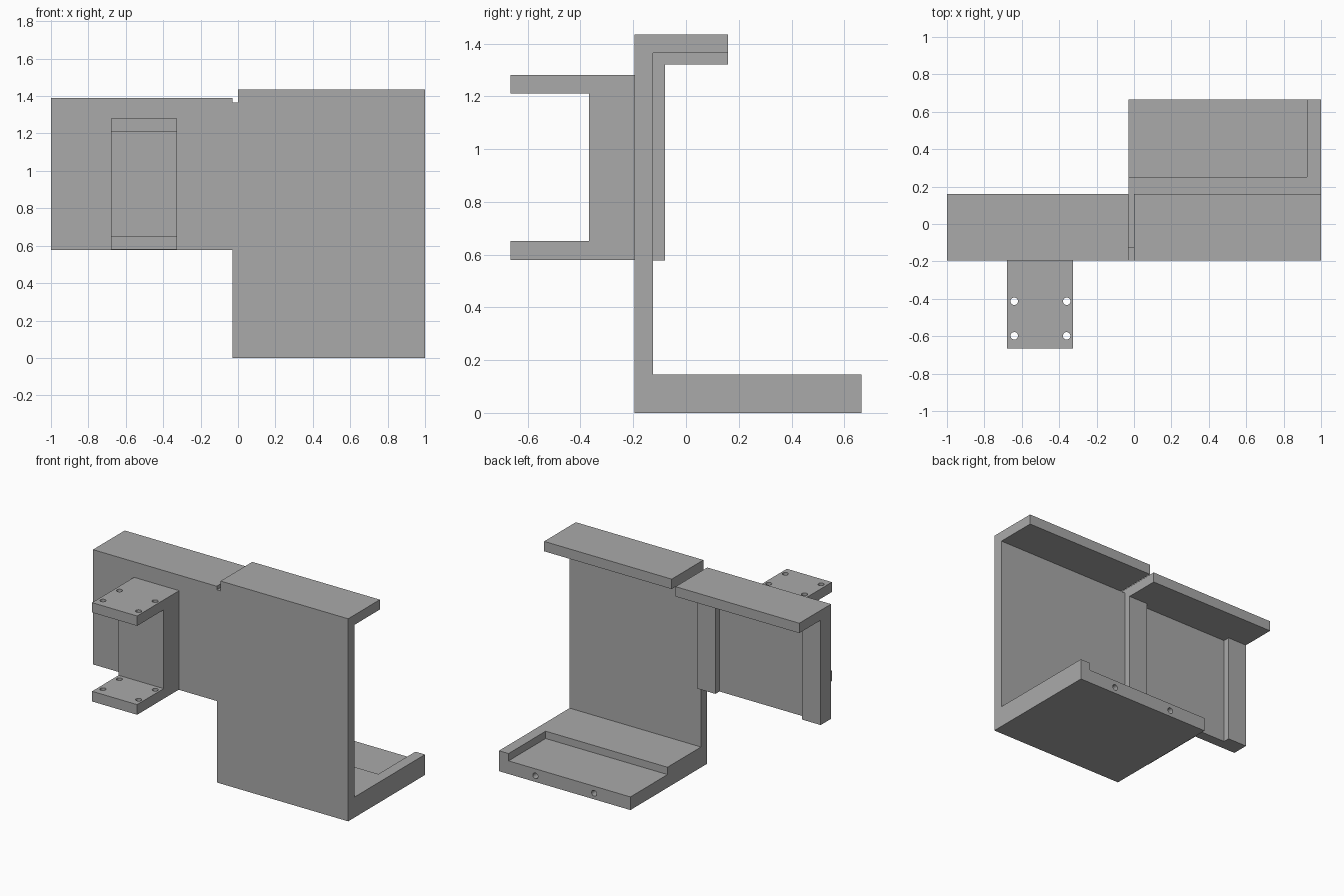
import bpy
import bmesh
from math import radians
from mathutils import Matrix, Vector

cube = bpy.data.objects.get("Cube")
if cube:
    bpy.data.objects.remove(cube, do_unlink=True)

# Single grey finish
grey = bpy.data.materials.new("plain grey")
grey.use_nodes = True
colour = (0.4, 0.4, 0.4, 1)
grey.diffuse_color = colour
grey.node_tree.nodes["Principled BSDF"].inputs["Base Color"].default_value = colour


def finish(name, bm):
    bmesh.ops.recalc_face_normals(bm, faces=bm.faces)
    mesh = bpy.data.meshes.new(name)
    bm.to_mesh(mesh)
    bm.free()
    mesh.materials.append(grey)
    obj = bpy.data.objects.new(name, mesh)
    bpy.context.collection.objects.link(obj)
    return obj


def extrude_x(name, profile, x0, x1):
    """Sweep a closed (y, z) profile along x."""
    bm = bmesh.new()
    face = bm.faces.new([bm.verts.new((x0, y, z)) for y, z in profile])
    swept = bmesh.ops.extrude_face_region(bm, geom=[face])
    verts = [v for v in swept["geom"] if isinstance(v, bmesh.types.BMVert)]
    bmesh.ops.translate(bm, verts=verts, vec=(x1 - x0, 0, 0))
    return finish(name, bm)


def box(name, x0, x1, y0, y1, z0, z1):
    return extrude_x(name, [(y0, z0), (y1, z0), (y1, z1), (y0, z1)], x0, x1)


def drill(name, centre, radius, depth, axis):
    bm = bmesh.new()
    turn = Matrix.Rotation(radians(90), 4, "X") if axis == "Y" else Matrix()
    bmesh.ops.create_cone(bm, cap_ends=True, segments=24, radius1=radius,
                          radius2=radius, depth=depth,
                          matrix=Matrix.Translation(Vector(centre)) @ turn)
    return finish(name, bm)


def cut(target, cutters):
    for cutter in cutters:
        cutter.hide_render = True
        mod = target.modifiers.new("cut", "BOOLEAN")
        mod.operation = "DIFFERENCE"
        mod.solver = "EXACT"
        mod.object = cutter
        bpy.context.view_layer.objects.active = target
        bpy.ops.object.modifier_apply(modifier=mod.name)
        bpy.data.objects.remove(cutter, do_unlink=True)


FRONT, BACK, LIP, TAIL = -0.195, -0.125, 0.16, 0.665
SEAM = -0.03

# Tall panel with top lip and bottom shelf
main = extrude_x("main_panel", [
    (FRONT, 0), (TAIL, 0), (TAIL, 0.145), (BACK, 0.145),
    (BACK, 1.365), (LIP, 1.365), (LIP, 1.435), (FRONT, 1.435)], SEAM, 1)
cut(main, [
    box("lip_notch", SEAM - 0.1, 0, FRONT - 0.1, LIP + 0.1, 1.365, 1.6),
    box("shelf_pocket", SEAM - 0.1, 0.925, 0.25, TAIL + 0.1, 0.093, 0.3),
] + [drill("shelf_hole", (x, TAIL, 0.043), 0.02, 0.3, "Y") for x in (0.255, 0.715)])

# Short side panel with its own lip
extrude_x("side_panel", [
    (FRONT, 0.577), (BACK, 0.577), (BACK, 1.32),
    (LIP, 1.32), (LIP, 1.39), (FRONT, 1.39)], -1, SEAM)

# Upright ribs behind the side panel
for name, x in (("outer_rib", -1), ("inner_rib", SEAM - 0.145)):
    box(name, x, x + 0.145, BACK, -0.08, 0.577, 1.32)

# Front C bracket with four holes through each arm
bracket = extrude_x("front_bracket", [
    (FRONT, 0.58), (-0.665, 0.58), (-0.665, 0.652), (-0.368, 0.652),
    (-0.368, 1.21), (-0.665, 1.21), (-0.665, 1.28), (FRONT, 1.28)], -0.678, -0.325)
cut(bracket, [drill("bracket_hole", (x, y, 0.93), 0.02, 1, "Z")
              for x in (-0.64, -0.36) for y in (-0.413, -0.598)])
